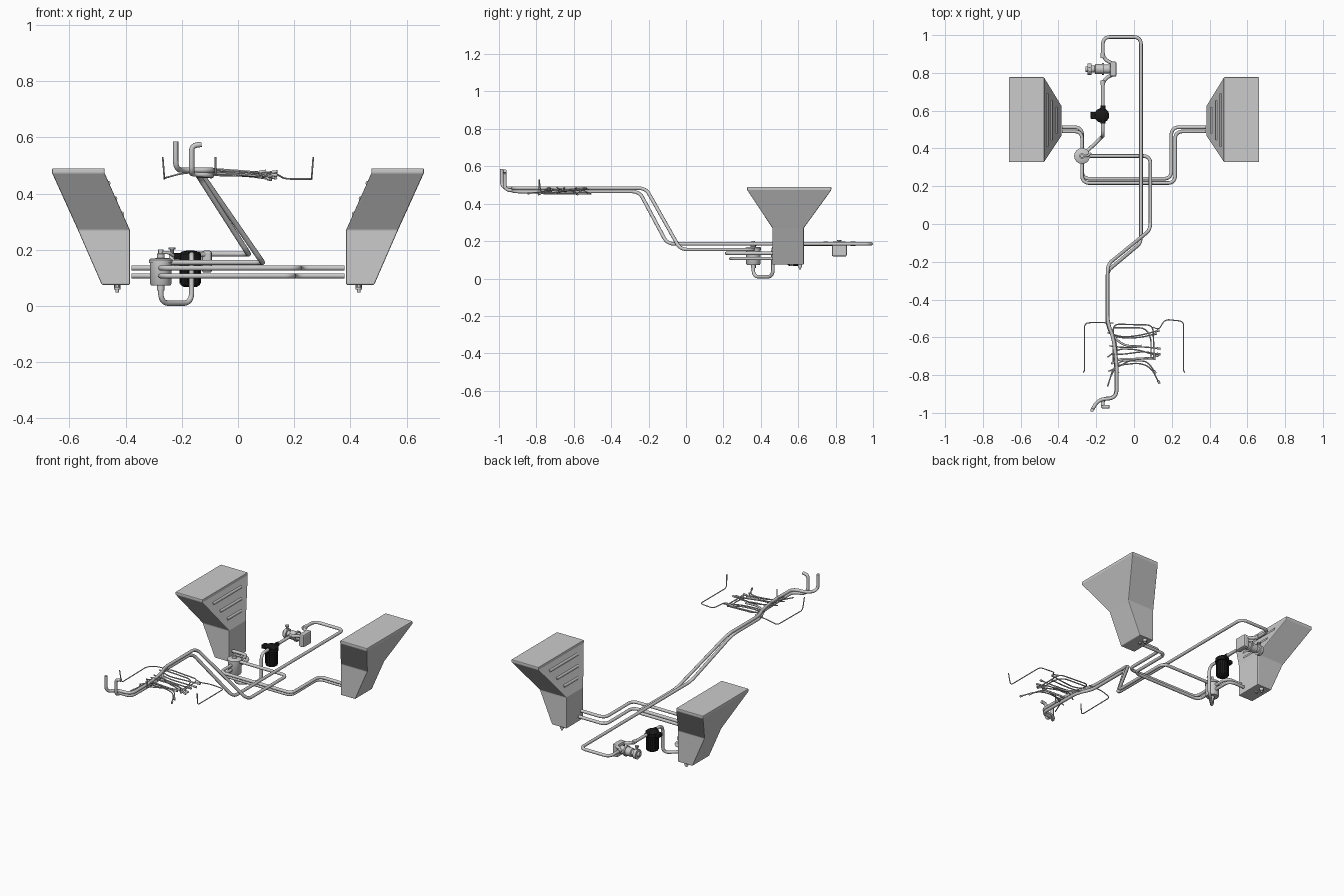
import bpy, bmesh, math
from mathutils import Vector

if "Cube" in bpy.data.objects:
    bpy.data.objects.remove(bpy.data.objects["Cube"])

col = bpy.context.scene.collection
black = bpy.data.materials.new("black")
black.diffuse_color = (0.01, 0.01, 0.01, 1)
black.use_nodes = True
black.node_tree.nodes["Principled BSDF"].inputs["Base Color"].default_value = black.diffuse_color


def add_mesh(name, me, mat=None):
    ob = bpy.data.objects.new(name, me)
    col.objects.link(ob)
    if mat:
        me.materials.append(mat)
    return ob


def rounded(pts, r, steps=6):
    """Replace every inner corner with a small arc."""
    p = [Vector(q) for q in pts]
    out = [p[0]]
    for a, b, c in zip(p, p[1:], p[2:]):
        u, v = a - b, c - b
        d = min(r, u.length * 0.48, v.length * 0.48)
        s, e = b + u.normalized() * d, b + v.normalized() * d
        for i in range(steps + 1):
            t = i / steps
            w = b.lerp((s + e) / 2, 0.17)
            out.append(s * (1 - t) ** 2 + w * 2 * t * (1 - t) + e * t * t)
    return out + [p[-1]]


def tube(name, pts, rad=0.0095, bend=0.035, mat=None, res=3):
    """Pipe along a path with rounded bends."""
    path = rounded(pts, bend)
    cu = bpy.data.curves.new(name, 'CURVE')
    cu.dimensions = '3D'
    cu.bevel_depth = rad
    cu.bevel_resolution = res
    cu.use_fill_caps = True
    sp = cu.splines.new('POLY')
    sp.points.add(len(path) - 1)
    for q, v in zip(sp.points, path):
        q.co = (*v, 1)
    tmp = bpy.data.objects.new(name + "_path", cu)
    col.objects.link(tmp)
    bpy.context.view_layer.update()
    me = bpy.data.meshes.new_from_object(
        tmp.evaluated_get(bpy.context.evaluated_depsgraph_get()))
    bpy.data.objects.remove(tmp)
    me.materials.clear()
    return add_mesh(name, me, mat)


def turned(name, profile, loc, axis='Z', mat=None, n=24):
    """Solid of revolution from (radius, height) points."""
    bm = bmesh.new()
    rings = []
    for r, h in profile:
        ring = []
        for i in range(n):
            a = 2 * math.pi * i / n
            c = (r * math.cos(a), r * math.sin(a), h)
            if axis == 'X':
                c = (h, c[0], c[1])
            ring.append(bm.verts.new(Vector(c) + Vector(loc)))
        rings.append(ring)
    for a, b in zip(rings, rings[1:]):
        for i in range(n):
            bm.faces.new((a[i], a[(i + 1) % n], b[(i + 1) % n], b[i]))
    bm.faces.new(rings[0][::-1])
    bm.faces.new(rings[-1])
    bmesh.ops.recalc_face_normals(bm, faces=bm.faces)
    for f in bm.faces:
        f.smooth = len(f.verts) == 4
    for e in bm.edges:
        e.smooth = e.calc_face_angle(0) < 0.6
    me = bpy.data.meshes.new(name)
    bm.to_mesh(me)
    bm.free()
    return add_mesh(name, me, mat)


def box(name, lo, hi, mat=None, bev=0.004):
    bm = bmesh.new()
    bmesh.ops.create_cube(bm, size=1)
    for v in bm.verts:
        v.co = Vector([(a + b) / 2 + (b - a) * c for a, b, c in zip(lo, hi, v.co)])
    bmesh.ops.bevel(bm, geom=bm.edges[:], offset=bev, segments=2, affect='EDGES', profile=0.5)
    me = bpy.data.meshes.new(name)
    bm.to_mesh(me)
    bm.free()
    return add_mesh(name, me, mat)


# wing tanks: sections (z, inner x, outer x, front y, back y)
SECTIONS = [(.075, .385, .485, .462, .63), (.27, .385, .570, .462, .63),
            (.473, .475, .662, .327, .777), (.49, .475, .662, .327, .777)]
for side, s in (("left", -1), ("right", 1)):
    bm = bmesh.new()
    rings = [[bm.verts.new((s * x, y, z)) for x, y in ((a, c), (b, c), (b, d), (a, d))]
             for z, a, b, c, d in SECTIONS]
    for a, b in zip(rings, rings[1:]):
        for i in range(4):
            bm.faces.new((a[i], a[(i + 1) % 4], b[(i + 1) % 4], b[i]))
    bm.faces.new(rings[0])
    bm.faces.new(rings[-1])
    bmesh.ops.recalc_face_normals(bm, faces=bm.faces)
    me = bpy.data.meshes.new(side + "_tank")
    bm.to_mesh(me)
    bm.free()
    tank = add_mesh(side + "_tank", me)
    mod = tank.modifiers.new("edge", 'BEVEL')
    mod.width, mod.segments = 0.004, 2
    # pressed ribs on the sloping inner face
    for i, (t, h) in enumerate(((.28, .07), (.55, .105), (.82, .14))):
        x, z = s * (.389 + .09 * t), .27 + .203 * t
        tube(f"{side}_tank_rib_{i}", [(x, .55 - h, z), (x, .55 + h, z)], .009)
    # drains underneath
    turned(side + "_drain", [(.006, .048), (.006, .058), (.011, .058), (.011, .08)], (s * .43, .61, 0), n=12)
    turned(side + "_drain_plug", [(.01, .066), (.01, .08)], (s * .43, .565, 0), n=6)

# tank feed pipes meeting at the selector
for i, (y1, x1, y2, z) in enumerate(((.512, .198, .24, .107), (.49, .218, .217, .135))):
    tube(f"right_feed_{i}", [(.38, y1, z), (x1, y1, z), (x1, y2, z), (-.275, y2, z), (-.275, .36, z)])
    tube(f"left_feed_{i}", [(-.38, y1, z), (-.275, y1, z), (-.275, .36, z)])

# selector canister
turned("selector", [(.034, .072), (.038, .078), (.038, .152), (.042, .152), (.042, .164),
                    (.036, .168), (.014, .17), (.014, .185), (.009, .187), (.009, .2)], (-.275, .36, 0))
tube("selector_lever", [(-.275, .36, .19), (-.245, .36, .19), (-.23, .375, .178)], .006, .01)
turned("selector_outlet", [(.013, .055), (.013, .075)], (-.275, .36, 0), n=12)

# loop from selector under to the filter, then on to the pump
tube("under_loop", [(-.275, .36, .08), (-.275, .36, .0095), (-.165, .465, .0095),
                    (-.165, .465, .183), (-.165, .57, .183)])
turned("filter_bowl", [(.024, .068), (.034, .074), (.034, .155), (.029, .157), (.029, .163),
                       (.039, .163), (.039, .185), (.03, .193), (.012, .197)], (-.17, .575, 0), mat=black)
for i in range(14):
    a = 2 * math.pi * i / 14
    x, y = -.17 + .034 * math.cos(a), .575 + .034 * math.sin(a)
    tube(f"filter_rib_{i}", [(x, y, .08), (x, y, .15)], .0035, mat=black, res=1)
box("filter_bracket", (-.23, .556, .165), (-.18, .594, .188), black)
tube("filter_to_pump", [(-.165, .58, .183), (-.165, .765, .183), (-.105, .795, .183)])
for name, y in (("front", .545), ("back", .615)):
    tube(f"filter_{name}_union", [(-.165, y - .013, .183), (-.165, y + .013, .183)], .0135, mat=black)

# pump
box("pump_block", (-.128, .78, .118), (-.093, .86, .197), bev=.008)
turned("pump_body", [(.014, -.258), (.014, -.245), (.03, -.245), (.03, -.226), (.018, -.226),
                     (.018, -.208), (.026, -.205), (.026, -.17), (.032, -.17), (.032, -.16),
                     (.024, -.16), (.024, -.12)], (0, .82, .157), 'X')
turned("pump_port", [(.007, .18), (.007, .2), (.012, .2), (.012, .207)], (-.235, .82, 0), n=10)
for i, (a, b) in enumerate((((-.165, .735), (-.165, .76)), ((-.165, .88), (-.165, .905)))):
    tube(f"pump_hose_sleeve_{i}", [(*a, .185), (*b, .185)], .0125)

# long supply and return lines running to the front
tube("supply_line", [(-.105, .845, .185), (-.165, .875, .185), (-.165, .99, .185), (.037, .99, .185),
                     (.037, -.1, .185), (-.142, -.25, .465), (-.142, -.535, .465), (-.1, -.615, .465),
                     (-.095, -.73, .463), (-.095, -.92, .465), (-.165, -.925, .47),
                     (-.165, -.968, .475), (-.165, -.968, .57), (-.13, -.968, .575)])
tube("return_line", [(-.275, .36, .155), (.087, .36, .155), (.087, -.03, .155), (-.14, -.215, .483),
                     (-.14, -.52, .483), (-.11, -.6, .483), (-.092, -.73, .483), (-.092, -.92, .483),
                     (-.19, -.93, .483), (-.222, -.985, .485), (-.222, -.985, .585)])

# branch hoses
tube("branch_hose_back", [(-.13, -.55, .475), (-.09, -.62, .472), (-.03, -.65, .468), (.04, -.645, .465)], .006)
tube("branch_hose_front", [(-.12, -.74, .478), (-.08, -.715, .474), (.0, -.715, .47), (.08, -.71, .464)], .006)

# wiring: two outer loops and a nest of cross leads
tube("left_wire", [(-.268, -.785, .53), (-.262, -.775, .452), (-.262, -.525, .455),
                   (-.2, -.52, .472), (-.11, -.525, .478)], .003, .02)
tube("right_wire", [(.268, -.785, .53), (.262, -.775, .452), (.262, -.515, .452), (.165, -.505, .452),
                    (.13, -.56, .475), (.1, -.545, .475)], .003, .02)
LEADS = [
    [(-.11, -.73, .482), (-.11, -.53, .484), (.1, -.535, .475), (.108, -.72, .465)],
    [(-.11, -.55, .48), (.06, -.55, .472), (.09, -.6, .47), (.09, -.7, .462)],
    [(-.14, -.575, .487), (-.06, -.6, .478), (.03, -.59, .476), (.135, -.563, .468)],
    [(-.12, -.59, .47), (-.05, -.605, .465), (.04, -.6, .462), (.12, -.58, .45)],
    [(-.13, -.645, .485), (-.05, -.655, .482), (.05, -.65, .472), (.14, -.66, .478)],
    [(-.14, -.705, .475), (-.08, -.66, .48), (.02, -.665, .464), (.13, -.7, .456)],
    [(-.12, -.69, .49), (-.06, -.69, .486), (.05, -.675, .478), (.14, -.69, .465)],
    [(-.14, -.86, .465), (-.105, -.75, .478), (.03, -.735, .472), (.09, -.76, .465), (.135, -.845, .455)],
    [(-.12, -.8, .488), (-.08, -.725, .484), (.07, -.725, .47), (.115, -.79, .45)],
    [(-.135, -.78, .47), (-.09, -.76, .466), (-.02, -.72, .462), (.1, -.71, .48)],
]
for i, pts in enumerate(LEADS):
    tube(f"harness_lead_{i}", pts, .0035, .03, res=1)
    tube(f"harness_plug_{i}", [Vector(pts[-1]), Vector(pts[-1]).lerp(Vector(pts[-2]), .2)], .006, res=1)
tube("short_riser", [(-.08, -.785, .47), (-.08, -.785, .53)], .003, res=1)
